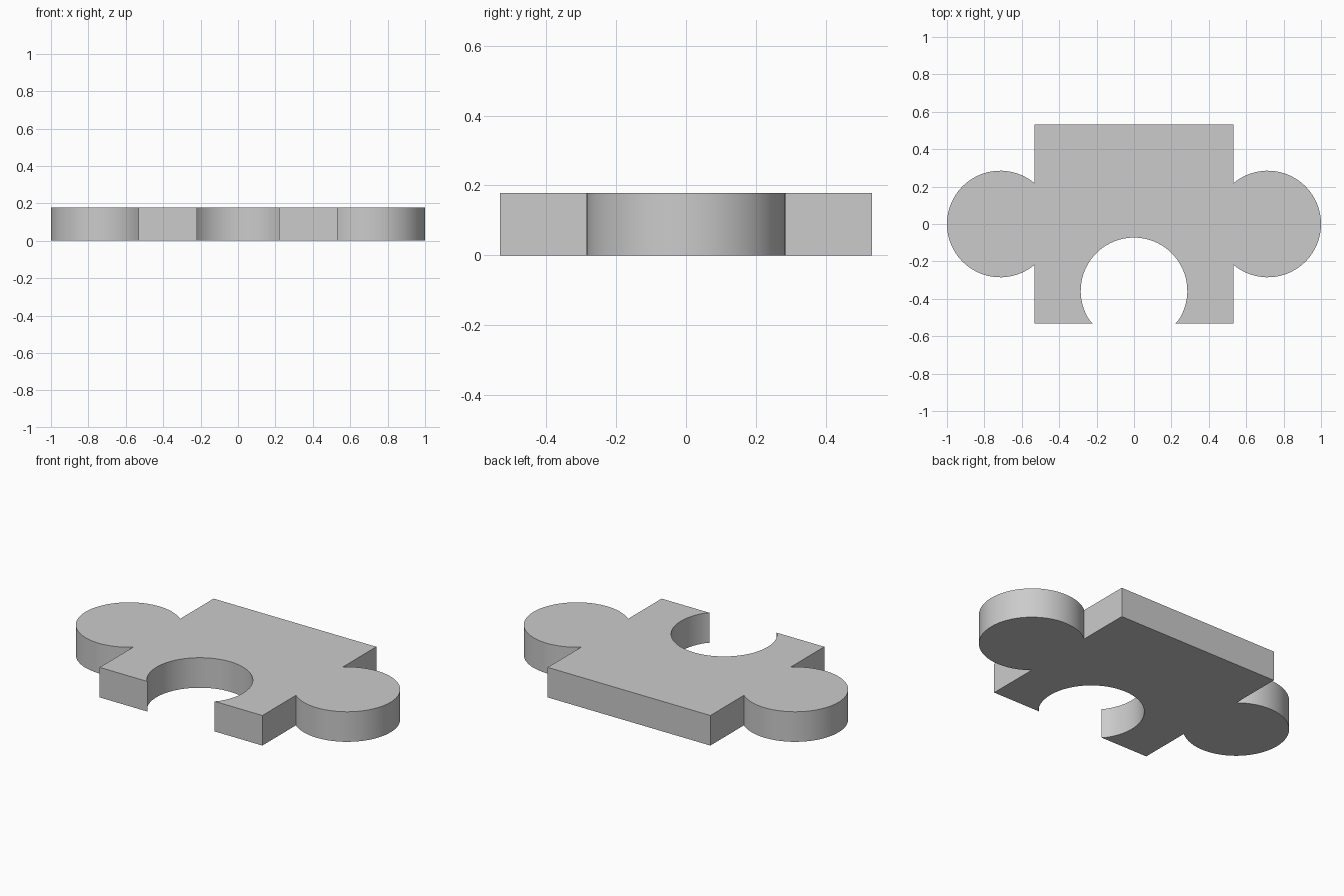
import bpy, bmesh, math

cube = bpy.data.objects.get("Cube")
if cube:
    bpy.data.objects.remove(cube, do_unlink=True)

HALF = 0.533      # half width of the square body
RADIUS = 0.285    # knob and socket radius
KNOB = 1 - RADIUS
HEIGHT = 0.178
STEPS = 48

grey = bpy.data.materials.new("light_grey")
grey.use_nodes = True
grey.diffuse_color = (0.6, 0.6, 0.6, 1)
grey.node_tree.nodes["Principled BSDF"].inputs["Base Color"].default_value = (0.6, 0.6, 0.6, 1)


def arc(cx, cy, start, end):
    """Points along a circular arc, angles in radians."""
    return [(cx + RADIUS * math.cos(a), cy + RADIUS * math.sin(a))
            for a in (start + (end - start) * i / STEPS for i in range(STEPS + 1))]


# Angle from a knob's axis to the point where its circle meets the body
meet = math.pi - math.acos((KNOB - HALF) / RADIUS)

# Outline, counter-clockwise: right knob, back edge, left knob, front socket
outline = arc(KNOB, 0, -meet, meet)
outline += [(HALF, HALF), (-HALF, HALF)]
outline += arc(-KNOB, 0, math.pi - meet, math.pi + meet)
outline += [(-HALF, -HALF)]
outline += arc(0, -KNOB / 2, math.pi / 2 + meet, math.pi / 2 - meet)
outline += [(HALF, -HALF)]

# Snap the socket ends onto the front edge
outline = [(x, max(y, -HALF)) for x, y in outline]

# Extrude the outline into a flat plate
bm = bmesh.new()
base = bm.faces.new([bm.verts.new((x, y, 0)) for x, y in outline])
top = bmesh.ops.extrude_face_region(bm, geom=[base], use_keep_orig=True)
bmesh.ops.translate(bm, vec=(0, 0, HEIGHT),
                    verts=[v for v in top["geom"] if isinstance(v, bmesh.types.BMVert)])
bmesh.ops.recalc_face_normals(bm, faces=bm.faces)
mesh = bpy.data.meshes.new("puzzle_piece")
bm.to_mesh(mesh)
bm.free()

piece = bpy.data.objects.new("puzzle_piece", mesh)
bpy.context.collection.objects.link(piece)
mesh.materials.append(grey)

# Smooth curved walls, crisp edges
bpy.ops.object.select_all(action='DESELECT')
piece.select_set(True)
bpy.context.view_layer.objects.active = piece
bpy.ops.object.shade_smooth_by_angle(angle=math.radians(30))
